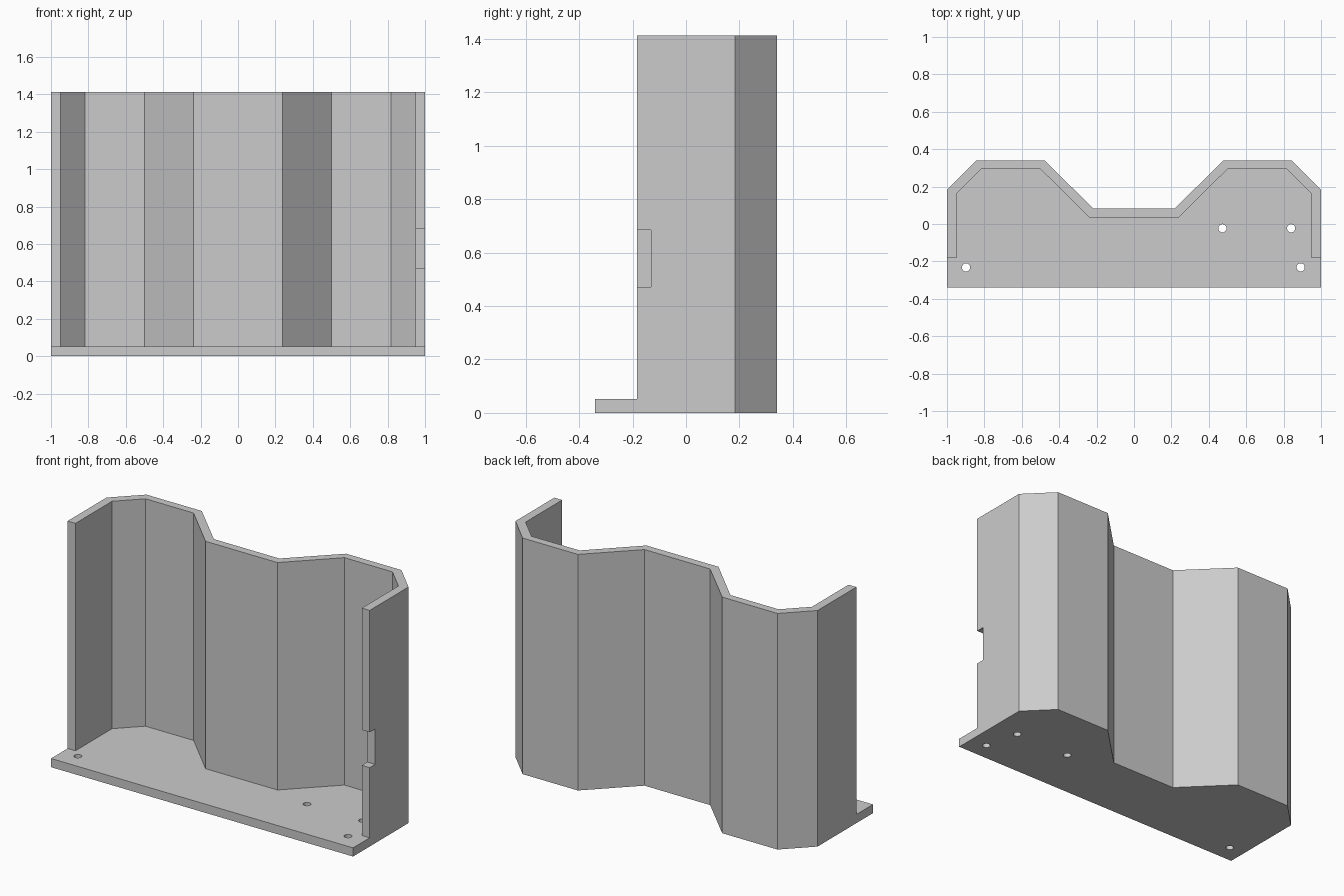
import bpy, bmesh, math

cube = bpy.data.objects.get("Cube")
if cube:
    bpy.data.objects.remove(cube, do_unlink=True)

grey = bpy.data.materials.new("plain_grey")
grey.use_nodes = True
colour = (0.6, 0.6, 0.6, 1)
grey.diffuse_color = colour
grey.node_tree.nodes["Principled BSDF"].inputs["Base Color"].default_value = colour


def mirrored(half):
    """Close a right-hand half outline with its mirror image."""
    return half + [(-x, y) for x, y in reversed(half)]


def prism(name, outline, z0, z1):
    bm = bmesh.new()
    face = bm.faces.new([bm.verts.new((x, y, z0)) for x, y in outline])
    top = bmesh.ops.extrude_face_region(bm, geom=[face])["geom"]
    verts = [v for v in top if isinstance(v, bmesh.types.BMVert)]
    bmesh.ops.translate(bm, verts=verts, vec=(0, 0, z1 - z0))
    bmesh.ops.recalc_face_normals(bm, faces=bm.faces)
    mesh = bpy.data.meshes.new(name)
    bm.to_mesh(mesh)
    bm.free()
    mesh.materials.append(grey)
    obj = bpy.data.objects.new(name, mesh)
    bpy.context.collection.objects.link(obj)
    return obj


def cut(target, cutter):
    mod = target.modifiers.new(cutter.name, "BOOLEAN")
    mod.operation = "DIFFERENCE"
    mod.solver = "EXACT"
    mod.object = cutter
    bpy.context.view_layer.objects.active = target
    bpy.ops.object.modifier_apply(modifier=mod.name)
    bpy.data.objects.remove(cutter, do_unlink=True)


# Full-height block with the folded back outline
outer = [(1, -0.34), (1, 0.184), (0.844, 0.34), (0.478, 0.34), (0.217, 0.082)]
holder = prism("folded_wall_holder", mirrored(outer), 0, 1.413)

# Hollow it to leave the base plate and thin walls, open at the front
inner = [(1.2, -0.6), (1.2, -0.183), (0.948, -0.183), (0.948, 0.163),
         (0.818, 0.293), (0.499, 0.293), (0.238, 0.033)]
cut(holder, prism("hollow_cutter", mirrored(inner), 0.052, 1.6)) 

# Notch in the front edge of the left wall
notch = [(0.9, -0.25), (1.1, -0.25), (1.1, -0.131), (0.9, -0.131)]
cut(holder, prism("notch_cutter", notch, 0.472, 0.684))

# Screw holes through the base plate
for cx, cy in [(0.473, -0.023), (0.84, -0.023), (0.891, -0.232), (-0.898, -0.232)]:
    ring = [(cx + 0.022 * math.cos(i * math.tau / 24),
             cy + 0.022 * math.sin(i * math.tau / 24)) for i in range(24)]
    cut(holder, prism("hole_cutter", ring, -0.1, 0.2))
